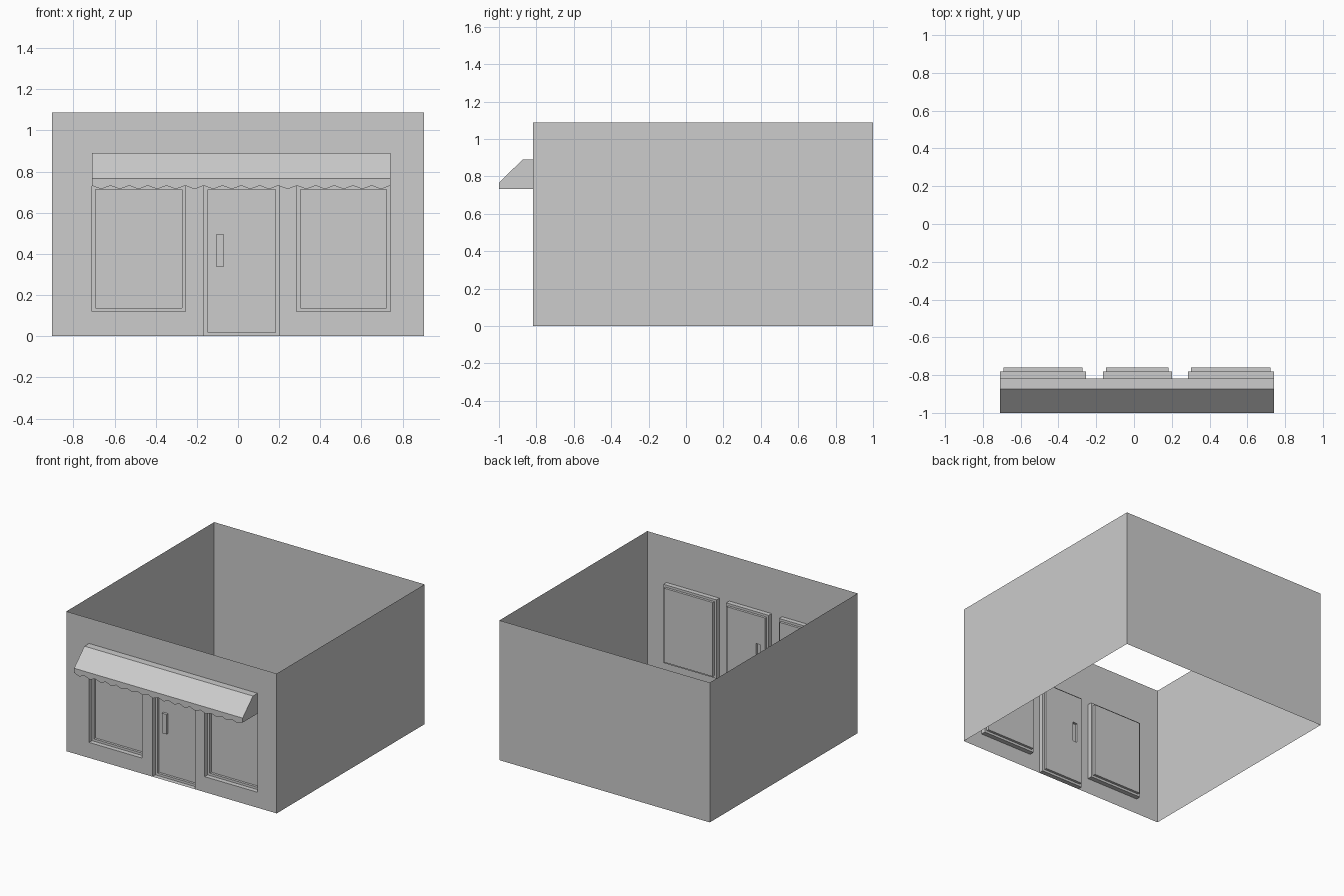
import bpy, bmesh

cube = bpy.data.objects.get("Cube")
if cube:
    bpy.data.objects.remove(cube, do_unlink=True)

# One plain plaster grey throughout
grey = bpy.data.materials.new("plain_grey")
grey.use_nodes = True
COLOUR = (0.604, 0.604, 0.604, 1)
grey.diffuse_color = COLOUR
grey.node_tree.nodes["Principled BSDF"].inputs["Base Color"].default_value = COLOUR

HALF_W, HEIGHT, BACK = 0.905, 1.087, 1.0
FRONT, FRAME_Y, PANEL_Y = -0.817, -0.78, -0.761
RIM = 0.018


def face(bm, points):
    return bm.faces.new([bm.verts.new(p) for p in points])


def pierced_panel(bm, y, rect, holes=()):
    """Upright rectangle (x0, x1, z0, z1) facing the front, with rectangular holes."""
    rects = [rect, *holes]
    xs = sorted({v for r in rects for v in r[:2]})
    zs = sorted({v for r in rects for v in r[2:]})
    for xa, xb in zip(xs, xs[1:]):
        for za, zb in zip(zs, zs[1:]):
            cx, cz = (xa + xb) / 2, (za + zb) / 2
            if not any(h[0] < cx < h[1] and h[2] < cz < h[3] for h in holes):
                face(bm, [(xa, y, za), (xb, y, za), (xb, y, zb), (xa, y, zb)])


def reveal(bm, rect, ya, yb):
    """Four faces joining a rectangle at depth ya to the same one at depth yb."""
    x0, x1, z0, z1 = rect
    ring = [(x0, z0), (x1, z0), (x1, z1), (x0, z1)]
    for (xa, za), (xb, zb) in zip(ring, ring[1:] + ring[:1]):
        face(bm, [(xa, ya, za), (xb, ya, zb), (xb, yb, zb), (xa, yb, za)])


def finish(name, bm):
    bmesh.ops.remove_doubles(bm, verts=bm.verts, dist=0.0005)
    bmesh.ops.dissolve_limit(bm, angle_limit=0.01, verts=bm.verts, edges=bm.edges)
    mesh = bpy.data.meshes.new(name)
    bm.to_mesh(mesh)
    bm.free()
    mesh.materials.append(grey)
    obj = bpy.data.objects.new(name, mesh)
    bpy.context.collection.objects.link(obj)
    return obj


# Openings and the door handle, as (x0, x1, z0, z1)
right_window = (-0.71, -0.255, 0.12, 0.732)
left_window = (0.285, 0.74, 0.12, 0.732)
door = (-0.165, 0.2, 0, 0.732)
handle = (-0.108, -0.069, 0.34, 0.495)

# Side and back walls, open above and below
bm = bmesh.new()
plan = [(HALF_W, FRONT), (HALF_W, BACK), (-HALF_W, BACK), (-HALF_W, FRONT)]
for (xa, ya), (xb, yb) in zip(plan, plan[1:]):
    face(bm, [(xa, ya, 0), (xb, yb, 0), (xb, yb, HEIGHT), (xa, ya, HEIGHT)])
finish("side_and_back_walls", bm)

# Front wall with three openings
bm = bmesh.new()
pierced_panel(bm, FRONT, (-HALF_W, HALF_W, 0, HEIGHT), [right_window, left_window, door])
finish("front_wall", bm)

# Stepped recesses with their panels
for name, rect, holes in [("right_window", right_window, []),
                          ("left_window", left_window, []),
                          ("door", door, [handle])]:
    bm = bmesh.new()
    inner = (rect[0] + RIM, rect[1] - RIM, rect[2] + RIM, rect[3] - RIM)
    reveal(bm, rect, FRONT, FRAME_Y)
    pierced_panel(bm, FRAME_Y, rect, [inner])
    reveal(bm, inner, FRAME_Y, PANEL_Y)
    pierced_panel(bm, PANEL_Y, inner, holes)
    finish(name, bm)

# Door handle, raised from the door
bm = bmesh.new()
reveal(bm, handle, PANEL_Y, PANEL_Y - 0.02)
pierced_panel(bm, PANEL_Y - 0.02, handle)
finish("door_handle", bm)

# Awning: flat top, slope, end panels and a zigzag valance
bm = bmesh.new()
AX0, AX1, LIP, HEM, TEETH = -0.71, 0.74, 0.767, 0.732, 16
profile = [(FRONT, 0.89), (-0.873, 0.89), (-1.0, LIP)]
for (ya, za), (yb, zb) in zip(profile, profile[1:]):
    face(bm, [(AX0, ya, za), (AX0, yb, zb), (AX1, yb, zb), (AX1, ya, za)])
for x in (AX0, AX1):
    face(bm, [(x, y, z) for y, z in profile + [(-1.0, HEM), (FRONT, HEM)]])
step = (AX1 - AX0) / (2 * TEETH)
zigzag = [(AX0 + i * step, -1.0, HEM - 0.017 * (i % 2)) for i in range(2 * TEETH + 1)]
face(bm, zigzag + [(AX1, -1.0, LIP), (AX0, -1.0, LIP)])
finish("awning", bm)
